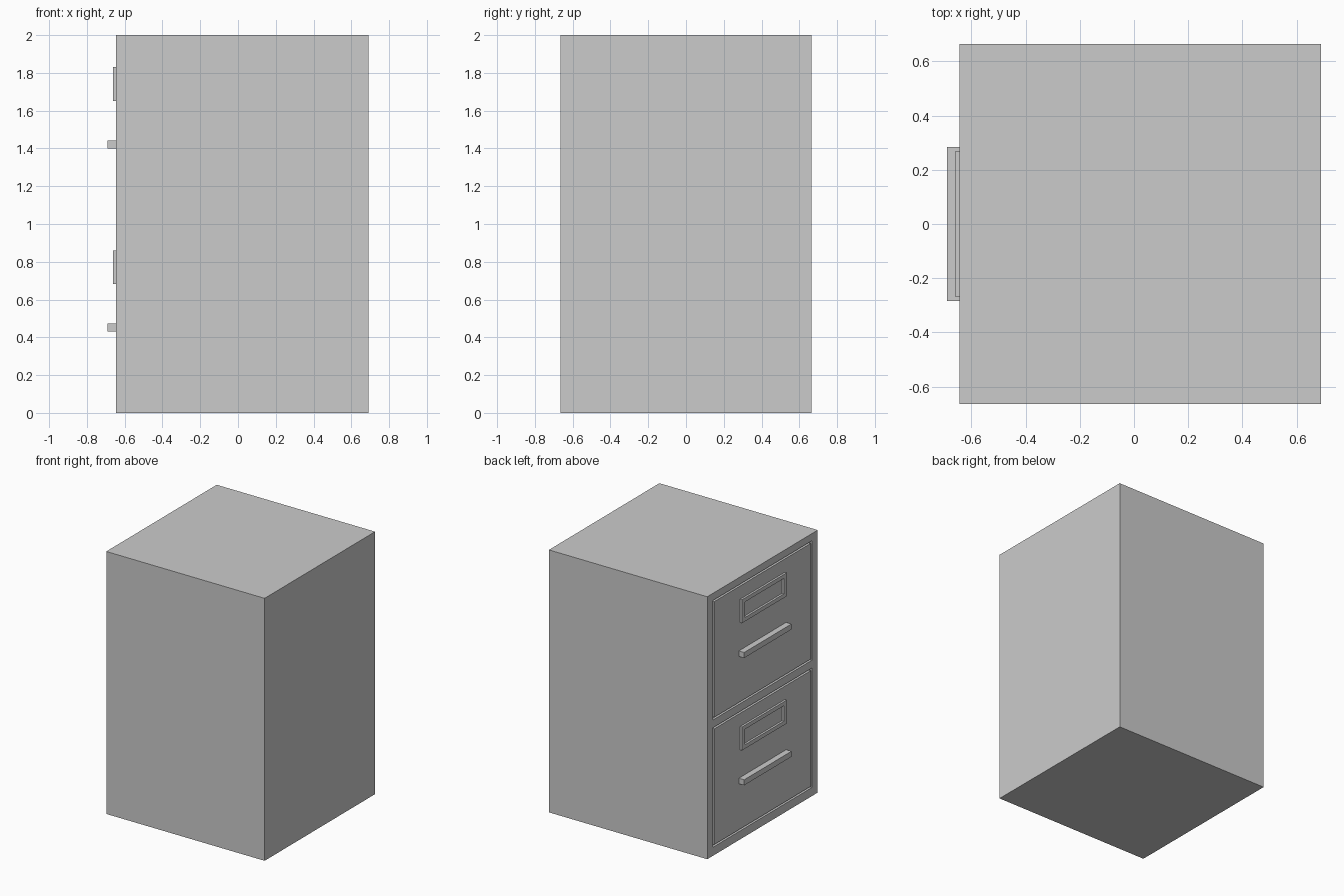
import bpy, bmesh

if "Cube" in bpy.data.objects:
    bpy.data.objects.remove(bpy.data.objects["Cube"])

FRONT = -0.645   # x of the drawer face
GROOVE = 0.014   # gap around each drawer
DEPTH = 0.02     # groove depth


def box(name, x, y, z):
    """Axis-aligned box from (min, max) ranges."""
    bm = bmesh.new()
    bmesh.ops.create_cube(bm, size=1)
    for v in bm.verts:
        v.co = [r[0] if c < 0 else r[1] for c, r in zip(v.co, (x, y, z))]
    mesh = bpy.data.meshes.new(name)
    bm.to_mesh(mesh)
    bm.free()
    obj = bpy.data.objects.new(name, mesh)
    bpy.context.collection.objects.link(obj)
    return obj


def cut(obj, cutter):
    mod = obj.modifiers.new("cut", 'BOOLEAN')
    mod.operation = 'DIFFERENCE'
    mod.solver = 'EXACT'
    mod.object = cutter
    cutter.hide_render = True
    cutter.hide_set(True)


# Cabinet shell
cabinet = box("cabinet_body", (FRONT, 0.69), (-0.665, 0.665), (0, 2))

for label, z0 in (("lower", 0.065), ("upper", 1.035)):
    z1 = z0 + 0.91
    # Opening in the cabinet front
    cut(cabinet, box(label + "_opening_cutter", (FRONT - 0.1, FRONT + DEPTH),
                     (-0.595, 0.595), (z0, z1)))
    # Flush drawer front, leaving a thin groove around it
    w = 0.595 - GROOVE
    box(label + "_drawer_front", (FRONT, FRONT + DEPTH + 0.005),
        (-w, w), (z0 + GROOVE, z1 - GROOVE))
    # Bar handle
    box(label + "_handle", (-0.69, FRONT + 0.005), (-0.285, 0.285),
        (z0 + 0.365, z0 + 0.407))
    # Label holder frame with open middle
    holder = box(label + "_label_holder", (-0.661, FRONT + 0.005),
                 (-0.268, 0.268), (z0 + 0.617, z0 + 0.795))
    cut(holder, box(label + "_label_cutter", (-0.8, -0.5), (-0.236, 0.236),
                    (z0 + 0.647, z0 + 0.765)))
